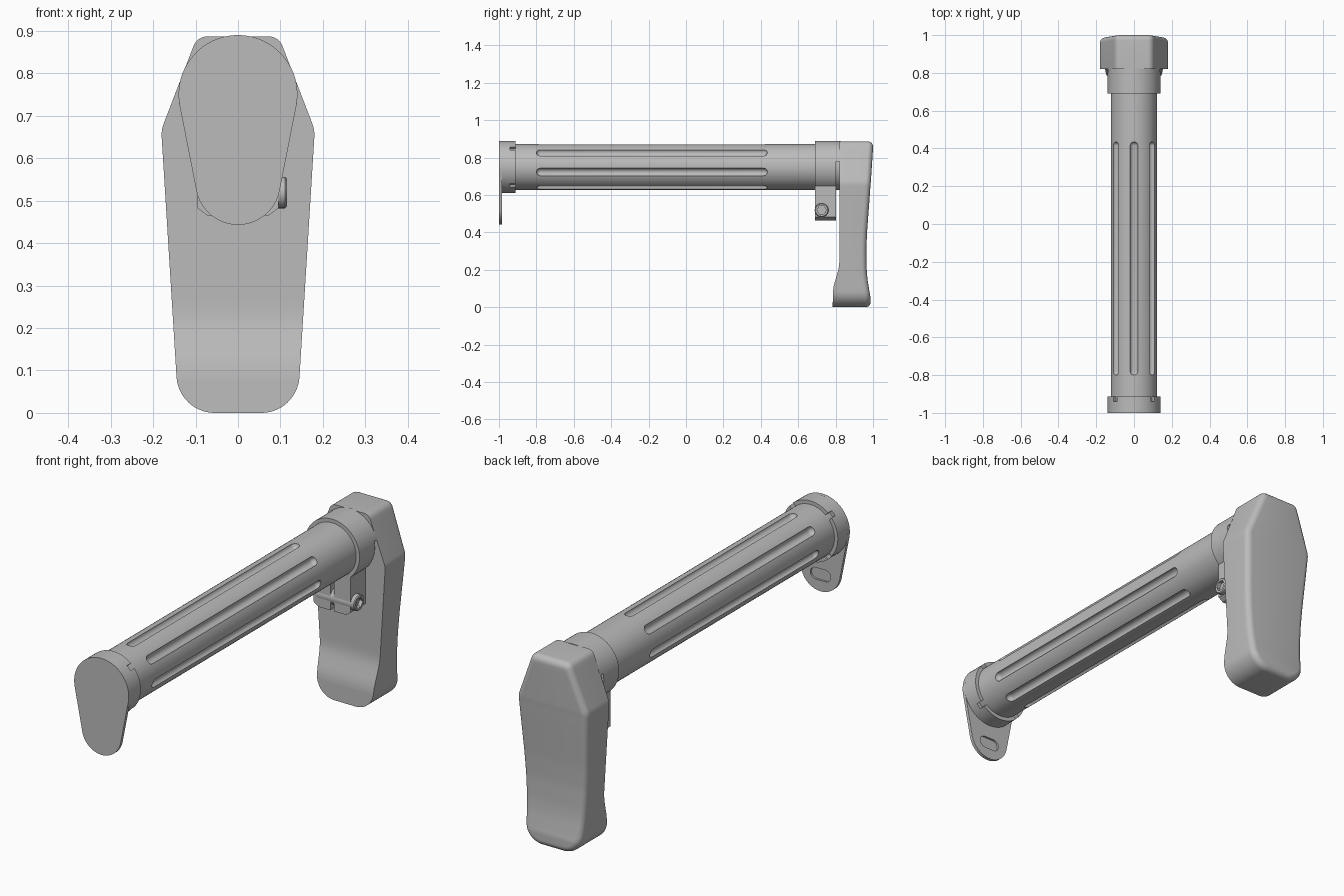
import bpy, bmesh, math
from mathutils import Matrix, Vector

if "Cube" in bpy.data.objects:
    bpy.data.objects.remove(bpy.data.objects["Cube"])

AXIS_Z = 0.75          # height of the tube axis
metal = bpy.data.materials.new("mid_grey")
metal.diffuse_color = (0.5, 0.5, 0.5, 1)
metal.use_nodes = True
metal.node_tree.nodes["Principled BSDF"].inputs["Base Color"].default_value = metal.diffuse_color


def finish(name, bm):
    bmesh.ops.recalc_face_normals(bm, faces=bm.faces)
    me = bpy.data.meshes.new(name)
    bm.to_mesh(me)
    bm.free()
    ob = bpy.data.objects.new(name, me)
    bpy.context.collection.objects.link(ob)
    me.materials.append(metal)
    return ob


def loft(name, loops):
    """Skin a list of equal-length point loops and cap both ends."""
    bm = bmesh.new()
    rings = [[bm.verts.new(p) for p in lp] for lp in loops]
    n = len(rings[0])
    for a, b in zip(rings, rings[1:]):
        for i in range(n):
            bm.faces.new((a[i], a[(i + 1) % n], b[(i + 1) % n], b[i]))
    bm.faces.new(rings[0])
    bm.faces.new(rings[-1])
    return finish(name, bm)


def prism(name, pts, y0, y1):
    return loft(name, [[(x, y, z) for x, z in pts] for y in (y0, y1)])


def arc(cx, cz, r, a0, a1, n):
    return [(cx + r * math.cos(math.radians(a0 + (a1 - a0) * i / n)),
             cz + r * math.sin(math.radians(a0 + (a1 - a0) * i / n))) for i in range(n + 1)]


def lathe(name, profile, x=0, z=AXIS_Z, n=64):
    """Turn (radius, y) pairs about an axis parallel to y."""
    return loft(name, [[(px, y, pz) for px, pz in arc(x, z, r, 0, 360, n)[:-1]] for r, y in profile])


def box(name, lo, hi):
    return prism(name, [(lo[0], lo[2]), (hi[0], lo[2]), (hi[0], hi[2]), (lo[0], hi[2])], lo[1], hi[1])


def cut(ob, cutters):
    for c in cutters:
        c.hide_render = True
        m = ob.modifiers.new("cut", 'BOOLEAN')
        m.operation, m.solver, m.object = 'DIFFERENCE', 'EXACT', c
        bpy.context.view_layer.objects.active = ob
        bpy.ops.object.modifier_apply(modifier=m.name)
        bpy.data.objects.remove(c)


def lerp(table, z):
    for (z0, v0), (z1, v1) in zip(table, table[1:]):
        if z <= z1:
            return v0 + (v1 - v0) * max(0, (z - z0) / (z1 - z0))
    return table[-1][1]


# Main tube with seven round-bottomed flutes
tube = lathe("fluted_tube", [(0.123, -0.985), (0.123, 0.83)])
flutes = []
R = 0.021
for k in range(7):
    a = 2 * math.pi * k / 7
    prof = []
    for s, y in ((1, -0.8 + R), (-1, 0.435 - R)):
        caps = [(R * math.cos(t), y - s * R * math.sin(t)) for t in [math.radians(d) for d in (85, 68, 50, 34, 17, 0)]]
        prof += caps if s == 1 else caps[::-1]
    flutes.append(lathe("flute_cutter", prof, 0.124 * math.sin(a), AXIS_Z + 0.124 * math.cos(a), 24))
cut(tube, flutes)

# Front collar with four locking notches
collar = lathe("front_collar", [(0.14, -0.99), (0.14, -0.912)])
notches = []
for k in range(4):
    c = box("notch_cutter", (-0.013, -0.94, 0.115), (0.013, -0.9, 0.16))
    c.data.transform(Matrix.Translation((0, 0, AXIS_Z)) @ Matrix.Rotation(math.radians(45 + 90 * k), 4, 'Y'))
    notches.append(c)
cut(collar, notches)

# Teardrop end plate with an oval pocket in its back
plate = prism("end_plate", arc(0, AXIS_Z, 0.14, -11.1, 191.1, 48) + arc(0, 0.543, 0.1, 191.1, 348.9, 32), -1.0, -0.985)
pocket = prism("pocket_cutter", arc(0.025, 0.52, 0.027, -90, 90, 12) + arc(-0.025, 0.52, 0.027, 90, 270, 12), -0.994, -0.97)
cut(plate, [pocket])

# Split clamp around the rear of the tube
clamp = prism("split_clamp", arc(0, AXIS_Z, 0.14, -47.3, 227.3, 56)
              + [(-0.095, 0.482), (-0.072, 0.465), (0.072, 0.465), (0.095, 0.482)], 0.69, 0.825)
cut(clamp, [box("gap_cutter", (-0.2, 0.802, 0.4), (0.2, 0.84, 0.78)),
            box("slit_cutter", (-0.01, 0.6, 0.4), (0.01, 0.9, 0.66))])

# Clamp bolt with hexagon socket, turned to point along +x
bolt = lathe("clamp_bolt", [(0.037, -0.08), (0.037, 0.111), (0.033, 0.115)], 0, 0, 32)
cut(bolt, [lathe("socket_cutter", [(0.025, 0.098), (0.025, 0.13)], 0, 0, 6)])
bolt.data.transform(Matrix.Translation((0, 0.725, 0.519)) @ Matrix.Rotation(math.radians(-90), 4, 'Z'))

# Butt pad: tapered outline, curved front and back, rounded rear rim
corners = arc(0.055, 0.09, 0.09, -90, -4, 14) + arc(0.105, 0.655, 0.075, -4, 22, 6) + arc(0.072, 0.852, 0.035, 22, 90, 8)
side = [corners[0]]
for p, q in zip(corners, corners[1:]):
    steps = max(1, int(math.dist(p, q) / 0.02))
    side += [(p[0] + (q[0] - p[0]) * i / steps, p[1] + (q[1] - p[1]) * i / steps) for i in range(1, steps + 1)]
m = len(side)
outline = side + [(-x, z) for x, z in reversed(side)]
n = len(outline)
front = [(0, 0.784), (0.09, 0.786), (0.12, 0.791), (0.17, 0.806), (0.21, 0.817), (0.24, 0.82), (0.9, 0.82)]
back = [(0, 0.987), (0.05, 0.985), (0.1, 0.978), (0.15, 0.97), (0.2, 0.966), (0.3, 0.964),
        (0.4, 0.968), (0.6, 0.983), (0.86, 1.0), (0.9, 1.0)]


def pad_ring(inset, drop=None):
    ring = []
    for i, (x, z) in enumerate(outline):
        a, b = Vector(outline[i - 1]), Vector(outline[(i + 1) % n])
        t = (b - a).normalized()
        y = lerp(front, z) if drop is None else lerp(back, z) - drop
        ring.append((x - t.y * inset, y, z + t.x * inset))
    return ring


rim = 0.028
rings = [pad_ring(0)]
for i in range(7):
    t = math.radians(15 * i)
    rings.append(pad_ring(rim * (1 - math.cos(t)), rim * (1 - math.sin(t))))
bm = bmesh.new()
vs = [[bm.verts.new(p) for p in r] for r in rings]
for a, b in zip(vs, vs[1:]):
    for i in range(n):
        bm.faces.new((a[i], a[(i + 1) % n], b[(i + 1) % n], b[i]))
for r in (vs[0], vs[-1]):            # close the faces with rungs across x
    for i in range(m - 1):
        bm.faces.new((r[i], r[i + 1], r[n - 2 - i], r[n - 1 - i]))
pad = finish("butt_pad", bm)

# Smooth shading with crisp edges
for ob in (tube, collar, plate, clamp, bolt, pad):
    bpy.ops.object.select_all(action='DESELECT')
    ob.select_set(True)
    bpy.context.view_layer.objects.active = ob
    bpy.ops.object.shade_smooth_by_angle(angle=math.radians(30))
